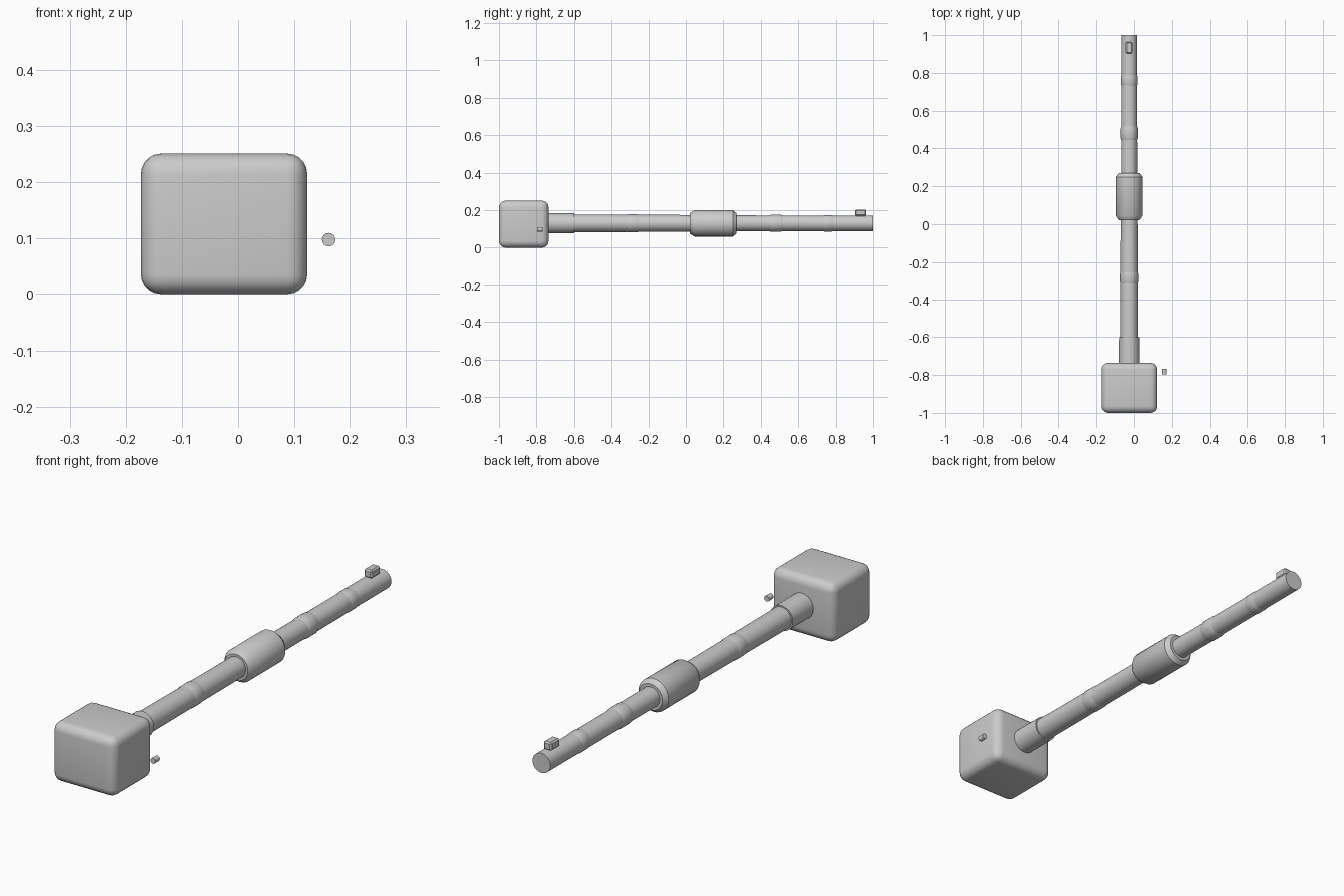
import bpy, bmesh, math
from mathutils import Matrix

if "Cube" in bpy.data.objects:
    bpy.data.objects.remove(bpy.data.objects["Cube"])

CX, CZ = -0.025, 0.13  # barrel axis


def finish(name, bm, angle=35):
    bmesh.ops.recalc_face_normals(bm, faces=bm.faces)
    me = bpy.data.meshes.new(name)
    bm.to_mesh(me)
    bm.free()
    ob = bpy.data.objects.new(name, me)
    bpy.context.collection.objects.link(ob)
    bpy.ops.object.select_all(action='DESELECT')
    ob.select_set(True)
    bpy.context.view_layer.objects.active = ob
    bpy.ops.object.shade_smooth_by_angle(angle=math.radians(angle))
    return ob


def lathe(name, profile, x=CX, z=CZ, sides=32):
    """Closed turned part along y from (y, radius) pairs."""
    bm = bmesh.new()
    rings = []
    for y, r in profile:
        rings.append([bm.verts.new((x + r * math.cos(2 * math.pi * i / sides), y,
                                    z + r * math.sin(2 * math.pi * i / sides)))
                      for i in range(sides)])
    for a, b in zip(rings, rings[1:]):
        for i in range(sides):
            j = (i + 1) % sides
            bm.faces.new((a[i], a[j], b[j], b[i]))
    bm.faces.new(rings[0])
    bm.faces.new(rings[-1])
    return finish(name, bm)


def rounded_box(name, lo, hi, radius, segments):
    bm = bmesh.new()
    size = [h - l for l, h in zip(lo, hi)]
    mid = [(h + l) / 2 for l, h in zip(lo, hi)]
    bmesh.ops.create_cube(bm, size=1, matrix=Matrix.Translation(mid) @ Matrix.Diagonal((*size, 1)))
    bmesh.ops.bevel(bm, geom=bm.edges[:], offset=radius, segments=segments,
                    profile=0.5, affect='EDGES')
    return finish(name, bm)


# Mantlet block
rounded_box("mantlet", (-0.173, -1.0, 0.0), (0.123, -0.736, 0.251), 0.036, 5)

# Barrel: root sleeve and tapering tube
lathe("barrel_sleeve", [(-0.78, 0.054), (-0.60, 0.053)])
lathe("barrel", [(-0.62, 0.047), (0.10, 0.0445), (0.20, 0.0425), (1.0, 0.0415)])

# Bore evacuator with chamfered ends
lathe("bore_evacuator", [(0.022, 0.055), (0.045, 0.07), (0.25, 0.07), (0.27, 0.055)])

# Thermal jacket clamp bands
for i, (y0, y1, r) in enumerate([(-0.305, -0.26, 0.048), (0.455, 0.505, 0.0455), (0.74, 0.78, 0.0437)]):
    lathe(f"clamp_band_{i + 1}", [(y0 - 0.012, r - 0.004), (y0, r), (y1, r), (y1 + 0.012, r - 0.004)])

# Muzzle reference sensor
rounded_box("muzzle_sensor", (-0.044, 0.903, 0.169), (-0.007, 0.963, 0.204), 0.006, 1)

# Coaxial gun stub beside the mantlet
lathe("coaxial_gun", [(-0.797, 0.012), (-0.768, 0.012)], x=0.161, z=0.098, sides=16)
